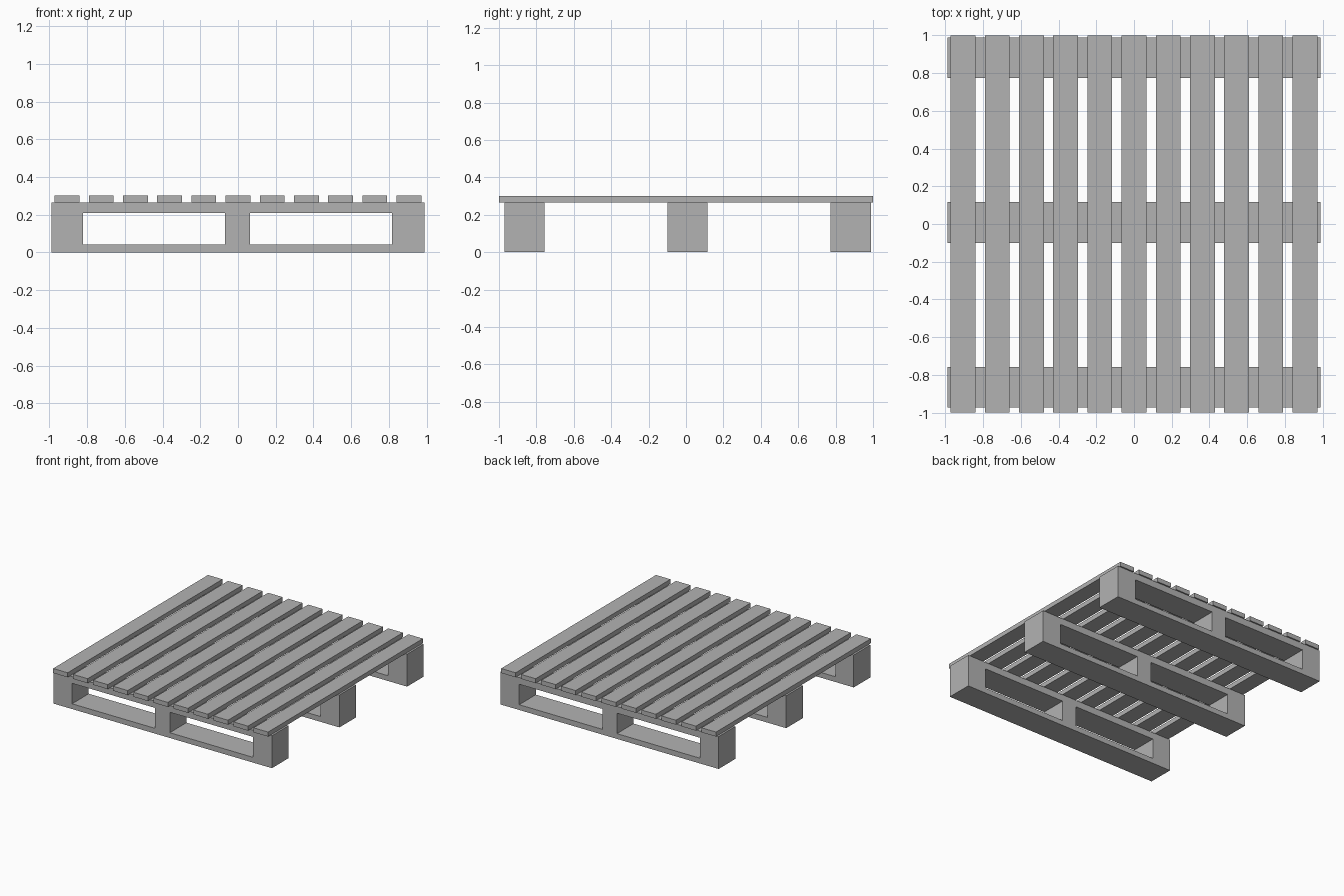
import bpy
import bmesh

cube = bpy.data.objects.get("Cube")
if cube:
    bpy.data.objects.remove(cube, do_unlink=True)

# Plain grey for the whole pallet
grey = bpy.data.materials.new("plain grey")
grey.use_nodes = True
colour = (0.45, 0.45, 0.45, 1)
grey.diffuse_color = colour
grey.node_tree.nodes["Principled BSDF"].inputs["Base Color"].default_value = colour

BEAM_TOP, DECK_TOP = 0.265, 0.302


def add_object(name, bm):
    bmesh.ops.recalc_face_normals(bm, faces=bm.faces)
    mesh = bpy.data.meshes.new(name)
    bm.to_mesh(mesh)
    bm.free()
    mesh.materials.append(grey)
    obj = bpy.data.objects.new(name, mesh)
    bpy.context.collection.objects.link(obj)
    return obj


def slat(index):
    """One full-length deck board."""
    bm = bmesh.new()
    bmesh.ops.create_cube(bm, size=1)
    bmesh.ops.scale(bm, vec=(0.131, 2, DECK_TOP - BEAM_TOP), verts=bm.verts)
    x = (index - 5) * 0.1812
    bmesh.ops.translate(bm, vec=(x, 0, (DECK_TOP + BEAM_TOP) / 2), verts=bm.verts)
    add_object(f"deck_slat_{index + 1}", bm)


def beam(name, y, depth=0.215):
    """A support beam with two fork openings, extruded from its front grid."""
    xs = (-0.987, -0.82, -0.068, 0.064, 0.816, 0.987)
    zs = (0, 0.043, 0.21, BEAM_TOP)
    bm = bmesh.new()
    grid = [[bm.verts.new((x, y - depth / 2, z)) for z in zs] for x in xs]
    for i in range(len(xs) - 1):
        for j in range(len(zs) - 1):
            if j == 1 and i in (1, 3):
                continue  # fork opening
            bm.faces.new((grid[i][j], grid[i + 1][j],
                          grid[i + 1][j + 1], grid[i][j + 1]))
    result = bmesh.ops.extrude_face_region(bm, geom=bm.faces[:], use_keep_orig=True)
    moved = [v for v in result["geom"] if isinstance(v, bmesh.types.BMVert)]
    bmesh.ops.translate(bm, vec=(0, depth, 0), verts=moved)
    # Merge coplanar grid cells into clean flat sides
    bmesh.ops.dissolve_limit(bm, angle_limit=0.01, verts=bm.verts, edges=bm.edges)
    add_object(name, bm)


for i in range(11):
    slat(i)

for name, y in (("front_beam", -0.864), ("middle_beam", 0.008), ("back_beam", 0.881)):
    beam(name, y)
